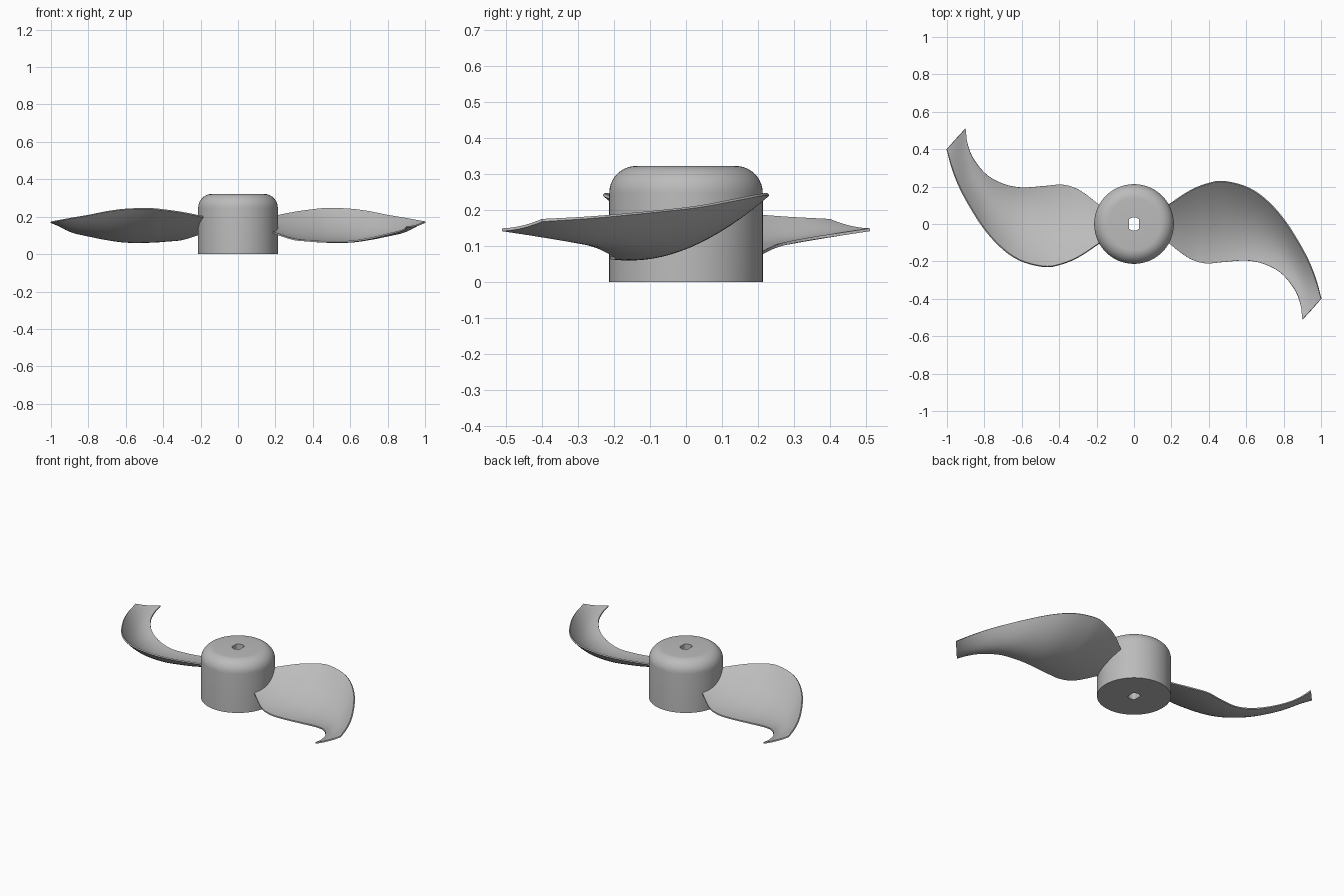
import bpy, bmesh, math
from mathutils import Vector

if "Cube" in bpy.data.objects:
    bpy.data.objects.remove(bpy.data.objects["Cube"])

grey = bpy.data.materials.new("plain grey")
grey.use_nodes = True
GREY = (0.5, 0.5, 0.5, 1)
grey.diffuse_color = GREY
grey.node_tree.nodes["Principled BSDF"].inputs["Base Color"].default_value = GREY


def finish(bm, name):
    bmesh.ops.recalc_face_normals(bm, faces=bm.faces)
    mesh = bpy.data.meshes.new(name)
    bm.to_mesh(mesh)
    bm.free()
    mesh.materials.append(grey)
    obj = bpy.data.objects.new(name, mesh)
    bpy.context.collection.objects.link(obj)
    bpy.ops.object.select_all(action="DESELECT")
    obj.select_set(True)
    bpy.context.view_layer.objects.active = obj
    bpy.ops.object.shade_smooth_by_angle(angle=math.radians(35))
    return obj


def skin(bm, rows, closed=False):
    """Join neighbouring rows of vertices with quads."""
    n = len(rows[0])
    pairs = list(zip(rows, rows[1:])) + ([(rows[-1], rows[0])] if closed else [])
    for a, b in pairs:
        for i in range(n if closed else n - 1):
            j = (i + 1) % n
            bm.faces.new((a[i], a[j], b[j], b[i]))


def smooth_path(points, steps):
    """Catmull-Rom curve through the points."""
    p = [Vector(v) for v in points]
    p = [2 * p[0] - p[1]] + p + [2 * p[-1] - p[-2]]
    out = []
    for a, b, c, d in zip(p, p[1:], p[2:], p[3:]):
        for k in range(steps):
            t = k / steps
            out.append(0.5 * (2 * b + (c - a) * t + (2 * a - 5 * b + 4 * c - d) * t ** 2
                              + (3 * b - a - 3 * c + d) * t ** 3))
    return out + [p[-2]]


# Hub: lathed cylinder with rounded shoulder and a bore with two flats
RADIUS, HEIGHT, FILLET, BORE, FLAT, SIDES = 0.213, 0.322, 0.075, 0.036, 0.028, 96
profile = [(BORE, 0), (RADIUS, 0)]
for k in range(11):
    a = math.pi / 2 * k / 10
    profile.append((RADIUS - FILLET + FILLET * math.cos(a),
                    HEIGHT - FILLET + FILLET * math.sin(a)))
profile.append((BORE, HEIGHT))
bm = bmesh.new()
rings = []
for r, z in profile:
    ring = []
    for k in range(SIDES):
        a = math.tau * k / SIDES
        x = r * math.cos(a)
        if r == BORE:
            x = max(-FLAT, min(FLAT, x))
        ring.append(bm.verts.new((x, r * math.sin(a), z)))
    rings.append(ring)
skin(bm, rings, closed=True)
finish(bm, "hub")

# Blade: swept, dished sheet between a high leading and a low trailing edge
leading = [(.17, .09, .2), (.3, .175, .226), (.4, .215, .24), (.48, .225, .247),
           (.6, .195, .243), (.7, .13, .23), (.8, .02, .21), (.9, -.14, .193),
           (.96, -.27, .182), (1, -.4, .175)]
trailing = [(.17, -.09, .125), (.29, -.18, .085), (.38, -.21, .075), (.48, -.203, .07),
            (.6, -.195, .072), (.7, -.215, .087), (.79, -.265, .108), (.86, -.35, .125),
            (.89, -.43, .137), (.9, -.51, .149)]
ACROSS, DISH, THICK = 16, 0.055, 0.008


def blade(name, sign):
    bm = bmesh.new()
    front, back = smooth_path(leading, 6), smooth_path(trailing, 6)
    rows = []
    for i, (a, b) in enumerate(zip(front, back)):
        u = i / (len(front) - 1)
        dish = DISH * (0.1 + 0.9 * math.sin(math.pi * u ** 0.8))
        row = []
        for k in range(ACROSS + 1):
            t = k / ACROSS
            p = a.lerp(b, t)
            p.z -= 4 * dish * t * (1 - t)
            row.append(bm.verts.new((sign * p.x, sign * p.y, p.z)))
        rows.append(row)
    skin(bm, rows)
    bmesh.ops.recalc_face_normals(bm, faces=bm.faces)
    if sum(f.normal.z for f in bm.faces) < 0:
        bmesh.ops.reverse_faces(bm, faces=bm.faces)
    # Underside and rim
    bmesh.ops.solidify(bm, geom=bm.faces[:], thickness=THICK)
    finish(bm, name)


blade("left_blade", 1)
blade("right_blade", -1)
